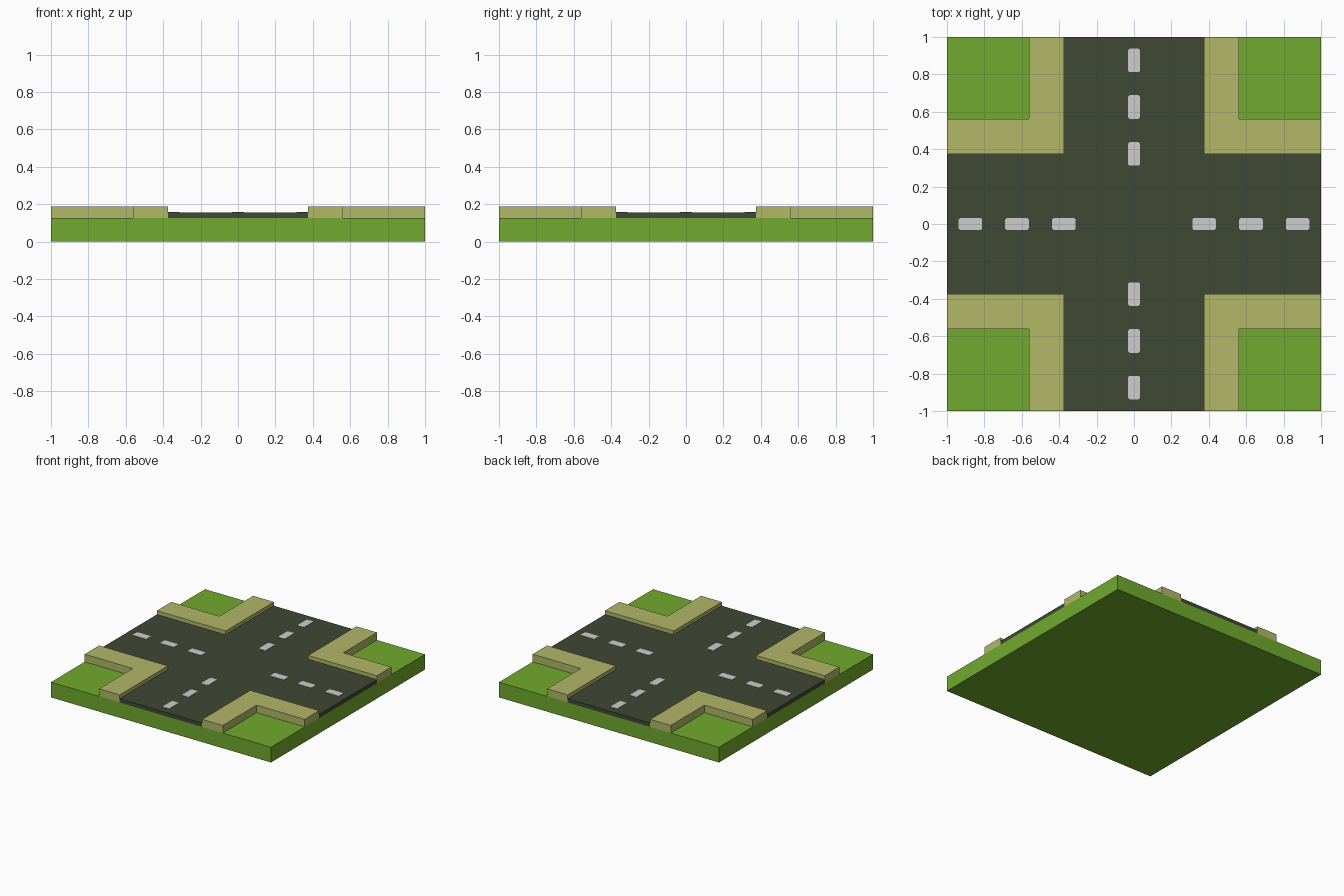
import bpy, bmesh, math
from mathutils import Matrix

if "Cube" in bpy.data.objects:
    bpy.data.objects.remove(bpy.data.objects["Cube"])


def material(name, rgb):
    lin = [((c / 255 + 0.055) / 1.055) ** 2.4 for c in rgb]
    m = bpy.data.materials.new(name)
    m.diffuse_color = (*lin, 1)
    m.use_nodes = True
    m.node_tree.nodes["Principled BSDF"].inputs["Base Color"].default_value = m.diffuse_color
    return m


GRASS = material("grass green", (113, 170, 46))
PAVING = material("sandy paving", (178, 184, 104))
ASPHALT = material("dark asphalt", (64, 72, 52))
PAINT = material("road paint", (206, 206, 206))


def prism(name, outline, z0, z1, mat, turn=0):
    """Extrude a flat outline from z0 to z1, turned about the z axis."""
    bm = bmesh.new()
    face = bm.faces.new([bm.verts.new((x, y, z0)) for x, y in outline])
    ext = bmesh.ops.extrude_face_region(bm, geom=[face])
    top = [g for g in ext["geom"] if isinstance(g, bmesh.types.BMVert)]
    bmesh.ops.translate(bm, verts=top, vec=(0, 0, z1 - z0))
    bmesh.ops.rotate(bm, verts=bm.verts, matrix=Matrix.Rotation(turn, 3, 'Z'))
    bmesh.ops.recalc_face_normals(bm, faces=bm.faces)
    me = bpy.data.meshes.new(name)
    bm.to_mesh(me)
    bm.free()
    me.materials.append(mat)
    ob = bpy.data.objects.new(name, me)
    bpy.context.collection.objects.link(ob)
    return ob


BASE, ROAD, CURB = 0.125, 0.156, 0.1875   # top heights
R, P = 0.375, 0.5625                      # road half width, paving outer edge

# Grass slab
prism("grass_base", [(-1, -1), (1, -1), (1, 1), (-1, 1)], 0, BASE, GRASS)

# Cross-shaped road
arm = [(R, -R), (1, -R), (1, R)]
cross = []
for k in range(4):
    c, s = round(math.cos(k * math.pi / 2)), round(math.sin(k * math.pi / 2))
    cross += [(x * c - y * s, x * s + y * c) for x, y in arm]
prism("road", cross, BASE, ROAD, ASPHALT)

# Per quarter: L-shaped pavement and three centre-line dashes
corner = [(R, R), (1, R), (1, P), (P, P), (P, 1), (R, 1)]
HL, HW, CH = 0.0635, 0.0315, 0.008        # dash half length, half width, clipped corner
dash = [(HL - CH, -HW), (HL, CH - HW), (HL, HW - CH), (HL - CH, HW),
        (CH - HL, HW), (-HL, HW - CH), (-HL, CH - HW), (CH - HL, -HW)]
for k in range(4):
    turn = k * math.pi / 2
    prism(f"pavement_{k + 1}", corner, BASE, CURB, PAVING, turn)
    for i in range(3):
        cx = 0.375 + 0.25 * i
        prism(f"lane_dash_{k + 1}_{i + 1}", [(x + cx, y) for x, y in dash],
              ROAD, ROAD + 0.003, PAINT, turn)
